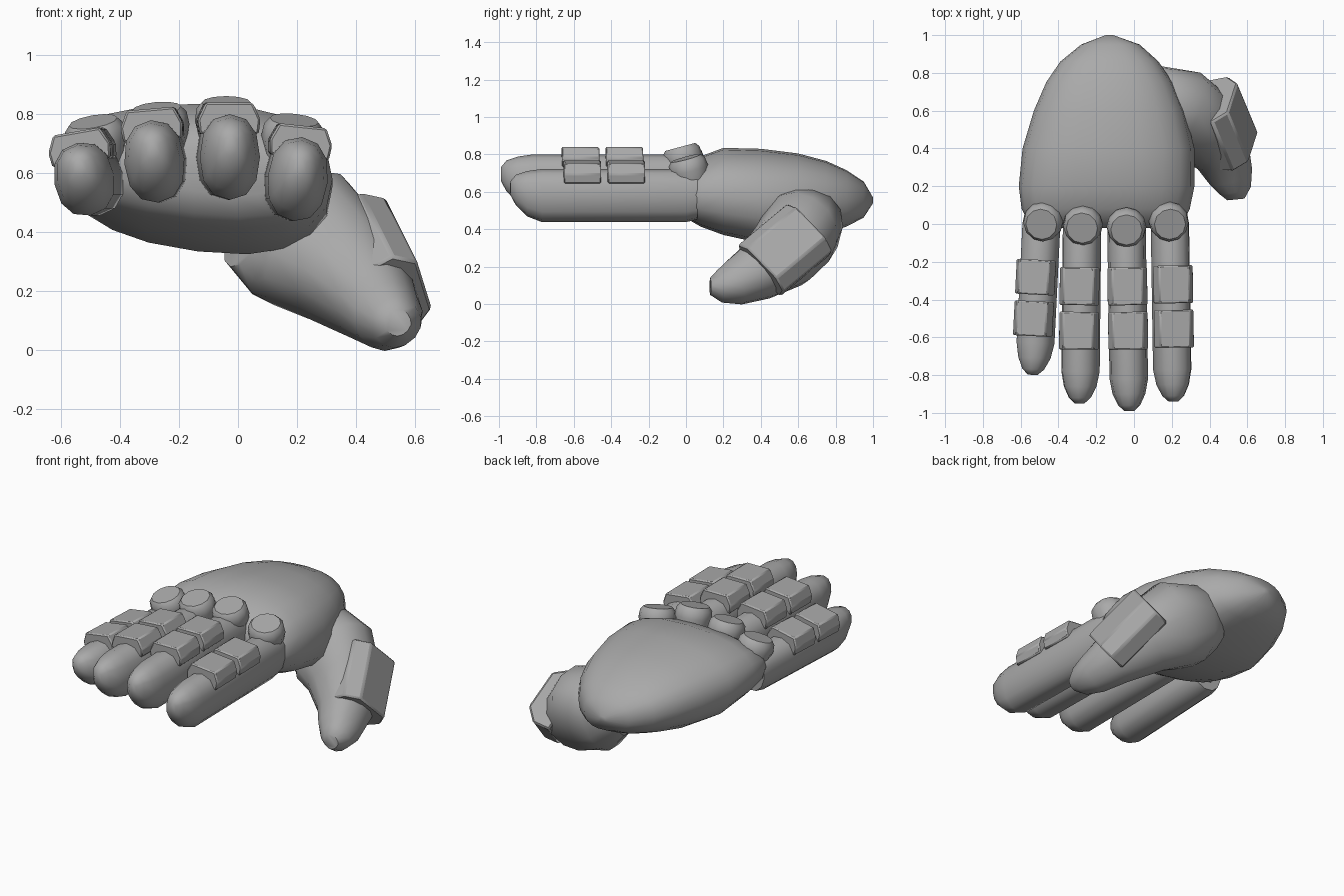
import bpy, bmesh, math
from mathutils import Vector, Matrix

cube = bpy.data.objects.get("Cube")
if cube:
    bpy.data.objects.remove(cube)

grey = bpy.data.materials.new("plain grey")
grey.use_nodes = True
grey.diffuse_color = (0.4, 0.4, 0.4, 1)
grey.node_tree.nodes["Principled BSDF"].inputs["Base Color"].default_value = (0.4, 0.4, 0.4, 1)


def loft(name, rings, matrix=None, angle=35, bevel=0):
    """Skin a list of equal-sized rings and cap both ends."""
    bm = bmesh.new()
    loops = [[bm.verts.new(p) for p in ring] for ring in rings]
    for a, b in zip(loops, loops[1:]):
        for i in range(len(a)):
            j = (i + 1) % len(a)
            bm.faces.new((a[i], a[j], b[j], b[i]))
    bm.faces.new(loops[0])
    bm.faces.new(loops[-1])
    bmesh.ops.recalc_face_normals(bm, faces=bm.faces)
    mesh = bpy.data.meshes.new(name)
    bm.to_mesh(mesh)
    bm.free()
    for face in mesh.polygons:
        face.use_smooth = True
    mesh.set_sharp_from_angle(angle=math.radians(angle))
    mesh.materials.append(grey)
    obj = bpy.data.objects.new(name, mesh)
    bpy.context.collection.objects.link(obj)
    if matrix:
        obj.matrix_world = matrix
    if bevel:
        mod = obj.modifiers.new("edge_bevel", "BEVEL")
        mod.width = bevel
        mod.segments = 1
    return obj


def oval(n, power=1.0):
    """Unit rounded outline; a power below one makes it boxier."""
    pts = []
    for i in range(n):
        t = 2 * math.pi * i / n
        c, s = math.cos(t), math.sin(t)
        pts.append((math.copysign(abs(c) ** power, c), math.copysign(abs(s) ** power, s)))
    return pts


# Back of hand and palm: y, centre x, half width, bottom, top
palm = [(-0.02, -0.15, 0.33, 0.54, 0.68), (0.01, -0.15, 0.41, 0.465, 0.745),
        (0.08, -0.15, 0.445, 0.425, 0.79),
        (0.2, -0.145, 0.465, 0.38, 0.835), (0.4, -0.135, 0.455, 0.335, 0.83),
        (0.6, -0.13, 0.40, 0.35, 0.805), (0.75, -0.13, 0.335, 0.385, 0.765),
        (0.86, -0.13, 0.26, 0.42, 0.715), (0.95, -0.125, 0.155, 0.465, 0.655),
        (1.0, -0.13, 0.02, 0.54, 0.57)]
rings = []
for y, cx, w, low, high in palm:
    mid, half = (low + high) / 2, (high - low) / 2
    rings.append([(cx + w * c, y, mid + half * s - 0.06 * c * w * (1 - s))
                  for c, s in oval(20, 0.85)])
loft("palm", rings, angle=60)

# Armour bracket cross-section: across, out
BRACKET = [(-0.1, 0.075), (-0.106, 0.125), (-0.08, 0.182),
           (0.08, 0.182), (0.106, 0.125), (0.1, 0.075)]

# Fingers: base x, tip x, tip y, centre z, half height, roll, plate start, knuckle y, knuckle top
fingers = {
    "little": (-0.49, -0.53, -0.80, 0.58, 0.125, -10, -0.19, 0.0, 0.77),
    "ring": (-0.275, -0.285, -0.95, 0.64, 0.14, -5, -0.23, -0.02, 0.815),
    "middle": (-0.04, -0.025, -0.99, 0.655, 0.145, 0, -0.23, -0.03, 0.835),
    "index": (0.19, 0.205, -0.94, 0.58, 0.143, 6, -0.22, 0.0, 0.775),
}
for name, (x0, x1, tip, cz, hh, roll, start, ky, top) in fingers.items():
    slant = math.atan2(x1 - x0, -tip)
    frame = (Matrix.Translation((x0, 0, cz)) @ Matrix.Rotation(slant, 4, "Z")
             @ Matrix.Rotation(math.radians(roll), 4, "Y"))
    # tapered body with a blunt tip: y, scale, lift
    body = [(0.06, 0.9, 0), (0, 1, 0), (tip + 0.17, 1, 0), (tip + 0.09, 0.85, 0.01),
            (tip + 0.03, 0.57, 0.03), (tip, 0.25, 0.04)]
    loft(name + "_finger",
         [[(0.102 * k * c, y, hh * k * s + up) for c, s in oval(12, 0.88)]
          for y, k, up in body], frame, angle=50)
    # two armour plates
    size = 0.185 if name == "little" else 0.2
    for part, y in (("inner", start), ("outer", start - size - 0.035)):
        lift = hh - 0.143
        loft(f"{name}_{part}_plate",
             [[(x, yy, z + lift) for x, z in BRACKET] for yy in (y, y - size)],
             frame, angle=20, bevel=0.007)
    # flared knuckle cap
    lathe = [(-0.25, 0.06), (-0.13, 0.088), (-0.06, 0.106), (-0.015, 0.1), (0.005, 0.083)]
    tilt = (Matrix.Translation((x0, ky, top)) @ Matrix.Rotation(math.radians(roll), 4, "Y")
            @ Matrix.Rotation(math.radians(15), 4, "X"))
    loft(name + "_knuckle", [[(r * c, r * s, z) for c, s in oval(12)] for z, r in lathe],
         tilt, angle=35)

# Thumb: centre, half width inward, half width across
thumb = [((0.04, 0.60, 0.44), 0.17, 0.17), ((0.12, 0.63, 0.405), 0.23, 0.205),
         ((0.235, 0.60, 0.375), 0.25, 0.215), ((0.36, 0.52, 0.275), 0.205, 0.2),
         ((0.465, 0.38, 0.17), 0.15, 0.155), ((0.51, 0.26, 0.115), 0.117, 0.122),
         ((0.535, 0.18, 0.095), 0.085, 0.085), ((0.54, 0.13, 0.095), 0.045, 0.045)]
rings = []
for i, (centre, a, b) in enumerate(thumb):
    before, after = thumb[max(i - 1, 0)][0], thumb[min(i + 1, len(thumb) - 1)][0]
    along = (Vector(after) - Vector(before)).normalized()
    out = Vector((0.75, 0.2, 0.62))
    out = (out - along * out.dot(along)).normalized()
    side = along.cross(out)
    rings.append([Vector(centre) + out * a * c + side * b * s for c, s in oval(14, 0.9)])
loft("thumb", rings, angle=50)

# Thumb armour: wide bracket facing outward
along = Vector((-0.3, 0.72, 0.6)).normalized()
out = Vector((0.91, 0.1, 0.38))
out = (out - along * out.dot(along)).normalized()
side = along.cross(out)
centre = Vector((0.555, 0.535, 0.32))
outline = [(-0.165, -0.15), (-0.18, -0.05), (-0.115, 0.025),
           (0.115, 0.025), (0.18, -0.05), (0.165, -0.15)]
loft("thumb_plate",
     [[centre + along * d + side * u + out * v for u, v in outline] for d in (-0.18, 0.18)],
     angle=20, bevel=0.01)
